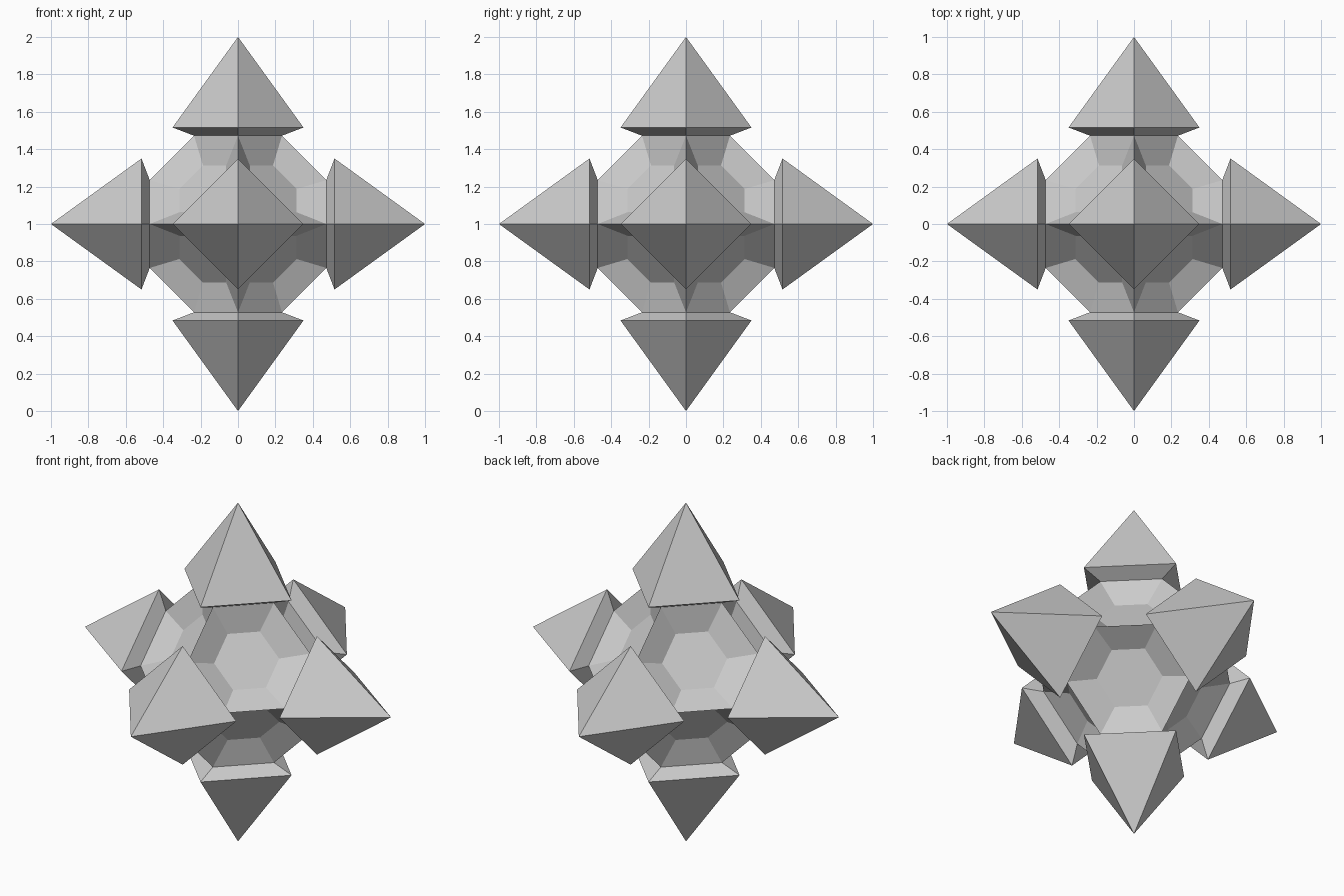
import bpy
import bmesh
from itertools import permutations, product
from mathutils import Vector, Matrix

cube = bpy.data.objects.get("Cube")
if cube:
    bpy.data.objects.remove(cube, do_unlink=True)

CENTRE = Vector((0, 0, 1))
NECK_R, NECK_D = 0.235, 0.472    # where each spike meets the core
BASE_R, BASE_D = 0.35, 0.516     # widest ring of a spike

grey = bpy.data.materials.new("grey")
grey.use_nodes = True
colour = (0.6, 0.6, 0.6, 1)
grey.diffuse_color = colour
grey.node_tree.nodes["Principled BSDF"].inputs["Base Color"].default_value = colour


def make_object(name, bm):
    bmesh.ops.recalc_face_normals(bm, faces=bm.faces)
    mesh = bpy.data.meshes.new(name)
    bm.to_mesh(mesh)
    bm.free()
    mesh.materials.append(grey)
    obj = bpy.data.objects.new(name, mesh)
    obj.location = CENTRE
    bpy.context.collection.objects.link(obj)
    return obj


# Core: truncated octahedron with sunken hexagons and open squares
bm = bmesh.new()
corners = {tuple(p) for s, t in product((1, -1), repeat=2)
           for p in permutations((0, s * NECK_R, t * NECK_D))}
for corner in sorted(corners):
    bm.verts.new(corner)
bmesh.ops.convex_hull(bm, input=bm.verts)
bmesh.ops.dissolve_limit(bm, angle_limit=0.1, verts=bm.verts, edges=bm.edges)
bmesh.ops.recalc_face_normals(bm, faces=bm.faces)
hexagons = [f for f in bm.faces if len(f.verts) == 6]
squares = [f for f in bm.faces if len(f.verts) == 4]
bmesh.ops.delete(bm, geom=squares, context='FACES_ONLY')
bmesh.ops.inset_individual(bm, faces=hexagons, thickness=0.157, depth=-0.083)
make_object("core", bm)


# Spikes: a flared neck under a four-sided pyramid, one along each axis
def spike(name, direction):
    bm = bmesh.new()
    rings = []
    for radius, height in ((NECK_R, NECK_D), (BASE_R, BASE_D)):
        rings.append([bm.verts.new((radius * x, radius * y, height))
                      for x, y in ((1, 0), (0, 1), (-1, 0), (0, -1))])
    apex = bm.verts.new((0, 0, 1))
    neck, base = rings
    for i in range(4):
        j = (i + 1) % 4
        bm.faces.new((neck[i], neck[j], base[j], base[i]))
        bm.faces.new((base[i], base[j], apex))
    turn = Vector(direction).to_track_quat('Z', 'Y').to_matrix().to_4x4()
    bmesh.ops.transform(bm, matrix=turn, verts=bm.verts)
    make_object(name, bm)


for axis, names in enumerate((("left", "right"), ("back", "front"), ("top", "bottom"))):
    for side, sign in zip(names, (1, -1)):
        spike(side + "_spike", Matrix.Identity(3)[axis] * sign)
